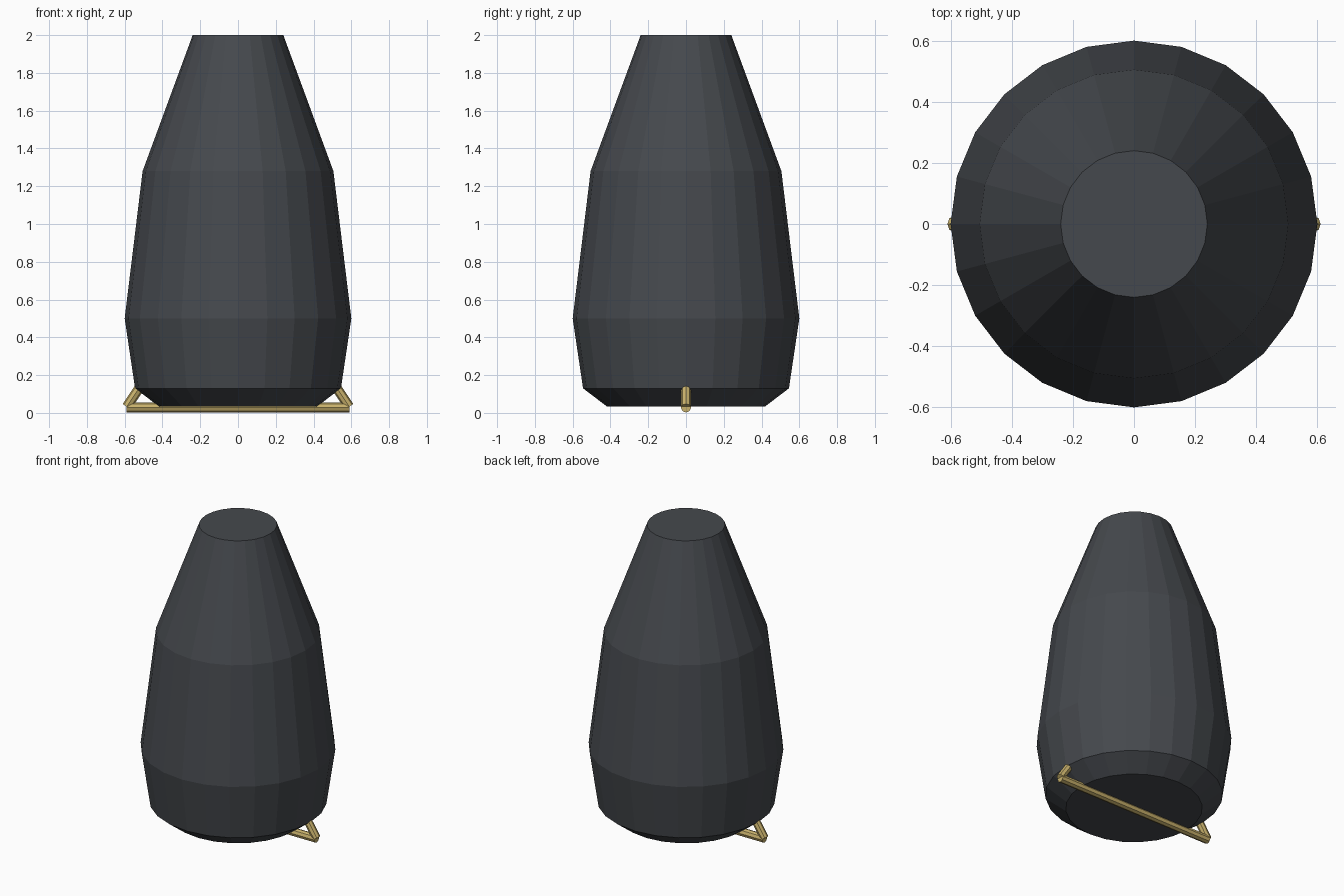
import bpy, bmesh, math
from mathutils import Vector

if "Cube" in bpy.data.objects:
    bpy.data.objects.remove(bpy.data.objects["Cube"])


def material(name, color):
    m = bpy.data.materials.new(name)
    m.diffuse_color = (*color, 1)
    m.use_nodes = True
    m.node_tree.nodes["Principled BSDF"].inputs["Base Color"].default_value = m.diffuse_color
    return m


dark = material("dark_grey", (0.06, 0.066, 0.075))
brass = material("brass", (0.58, 0.44, 0.15))


def finish(name, bm, mat):
    bmesh.ops.recalc_face_normals(bm, faces=bm.faces)
    me = bpy.data.meshes.new(name)
    bm.to_mesh(me)
    bm.free()
    me.materials.append(mat)
    ob = bpy.data.objects.new(name, me)
    bpy.context.collection.objects.link(ob)
    return ob


def lathe(name, profile, sides, mat):
    bm = bmesh.new()
    rings = [[bm.verts.new((r * math.cos(math.tau * i / sides),
                            r * math.sin(math.tau * i / sides), z))
              for i in range(sides)] for r, z in profile]
    for a, b in zip(rings, rings[1:]):
        for i in range(sides):
            j = (i + 1) % sides
            bm.faces.new((a[i], a[j], b[j], b[i]))
    bm.faces.new(rings[0])
    bm.faces.new(rings[-1])
    return finish(name, bm, mat)


def rod(name, start, end, radius, mat):
    start, end = Vector(start), Vector(end)
    axis = end - start
    bm = bmesh.new()
    bmesh.ops.create_cone(bm, cap_ends=True, segments=8, radius1=radius,
                          radius2=radius, depth=axis.length)
    ob = finish(name, bm, mat)
    ob.location = (start + end) / 2
    ob.rotation_euler = axis.to_track_quat('Z', 'Y').to_euler()
    return ob


# Faceted tapering body, capped at both ends
lathe("body", [(0.42, 0.035), (0.545, 0.13), (0.60, 0.50),
               (0.505, 1.28), (0.24, 2.0)], 24, dark)

# Straight bar crossing under the base
rod("base_bar", (-0.59, 0, 0.029), (0.59, 0, 0.029), 0.027, brass)

# Slanted struts joining the bar ends to the body
for side, label in ((-1, "left"), (1, "right")):
    rod(label + "_strut", (side * 0.589, 0, 0.033),
        (side * 0.50, 0, 0.166), 0.026, brass)
